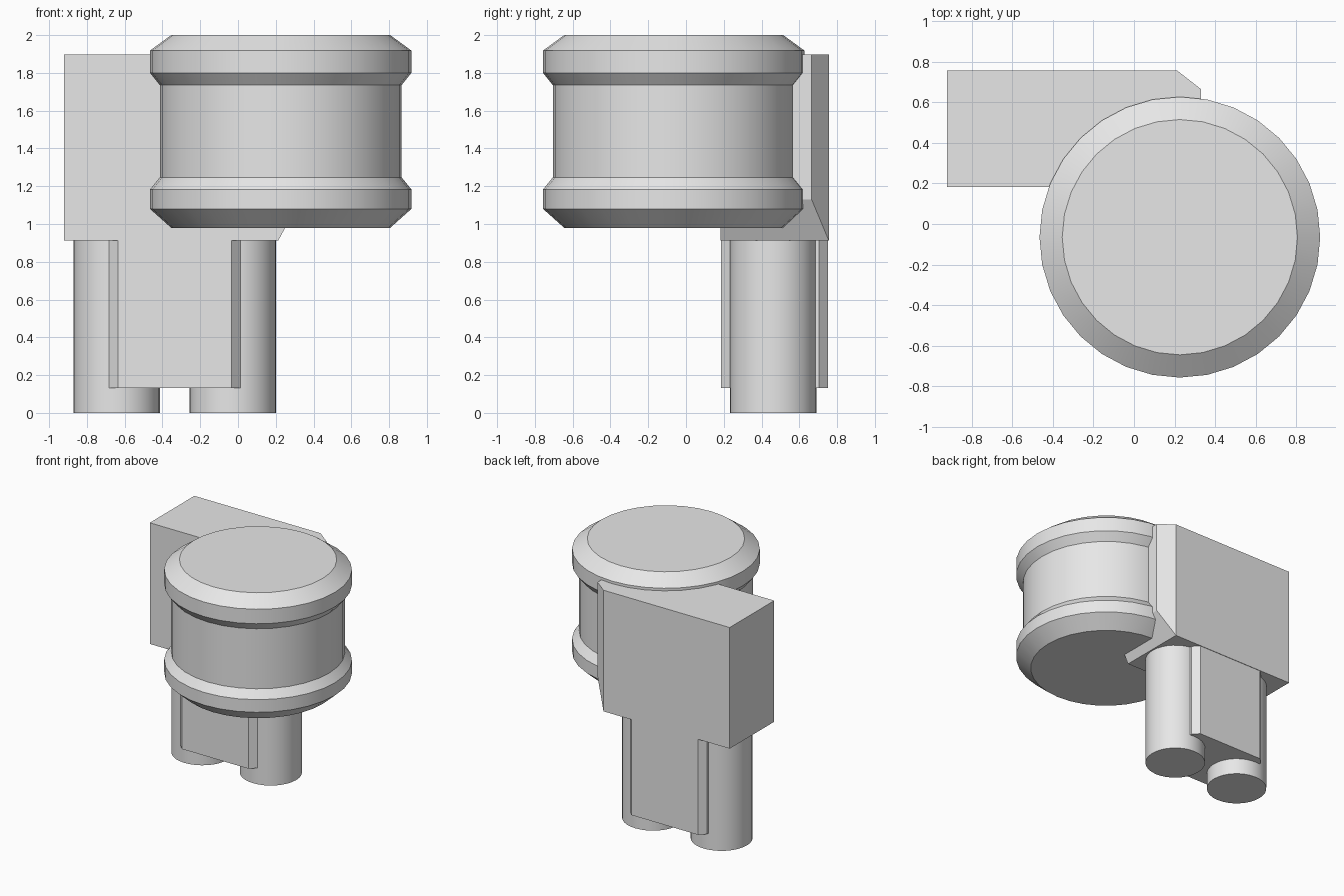
import bpy
import bmesh
from math import cos, sin, pi, radians

cube = bpy.data.objects.get("Cube")
if cube:
    bpy.data.objects.remove(cube, do_unlink=True)

# Single grey finish
grey = bpy.data.materials.new("plain_grey")
grey.use_nodes = True
colour = (0.8, 0.8, 0.8, 1.0)
grey.diffuse_color = colour
grey.node_tree.nodes["Principled BSDF"].inputs["Base Color"].default_value = colour


def finish(name, bm, smooth=False):
    bmesh.ops.recalc_face_normals(bm, faces=bm.faces[:])
    mesh = bpy.data.meshes.new(name)
    bm.to_mesh(mesh)
    bm.free()
    mesh.materials.append(grey)
    obj = bpy.data.objects.new(name, mesh)
    bpy.context.collection.objects.link(obj)
    if smooth:
        bpy.ops.object.select_all(action='DESELECT')
        obj.select_set(True)
        bpy.context.view_layer.objects.active = obj
        bpy.ops.object.shade_smooth_by_angle(angle=radians(30))
    return obj


def turned(name, x, y, profile, sides=32):
    """Closed round solid from (radius, height) pairs, bottom to top."""
    bm = bmesh.new()
    angles = [2 * pi * i / sides for i in range(sides)]
    rings = [[bm.verts.new((x + r * cos(a), y + r * sin(a), z)) for a in angles]
             for r, z in profile]
    for low, high in zip(rings, rings[1:]):
        for i in range(sides):
            j = (i + 1) % sides
            bm.faces.new((low[i], low[j], high[j], high[i]))
    bm.faces.new(rings[0][::-1])
    bm.faces.new(rings[-1])
    return finish(name, bm, smooth=True)


def hull(name, points):
    """Flat-sided convex solid."""
    bm = bmesh.new()
    for p in points:
        bm.verts.new(p)
    bmesh.ops.convex_hull(bm, input=bm.verts[:])
    bmesh.ops.dissolve_limit(bm, angle_limit=radians(1),
                             verts=bm.verts[:], edges=bm.edges[:])
    return finish(name, bm)


# Drum with two flared bands
turned("drum", 0.226, -0.065, [
    (0.58, 0.98), (0.692, 1.08), (0.692, 1.183), (0.64, 1.247),
    (0.64, 1.735), (0.692, 1.80), (0.692, 1.918), (0.58, 2.0)])

# Housing behind the drum, cut back at its left rear and left lower edges
front, back, base, top = 0.183, 0.756, 0.912, 1.897
hull("housing",
     [(-0.922, y, z) for y in (front, back) for z in (base, top)]
     + [(0.33, y, z) for y in (front, 0.665) for z in (1.13, top)]
     + [(0.213, front, base), (0.213, back, base), (0.213, back, top)])

# Pair of round legs
mid_x, mid_y = -0.335, 0.461
for side, name in ((-1, "right_leg"), (1, "left_leg")):
    turned(name, mid_x + side * 0.308, mid_y, [(0.229, 0), (0.229, base)])

# Bevelled block joining the legs
hull("leg_block",
     [(mid_x + sx * w, mid_y + 0.008 + sy * d, z)
      for sx in (-1, 1) for sy in (-1, 1)
      for w, d in ((0.30, 0.283), (0.347, 0.235))
      for z in (0.133, base)])
